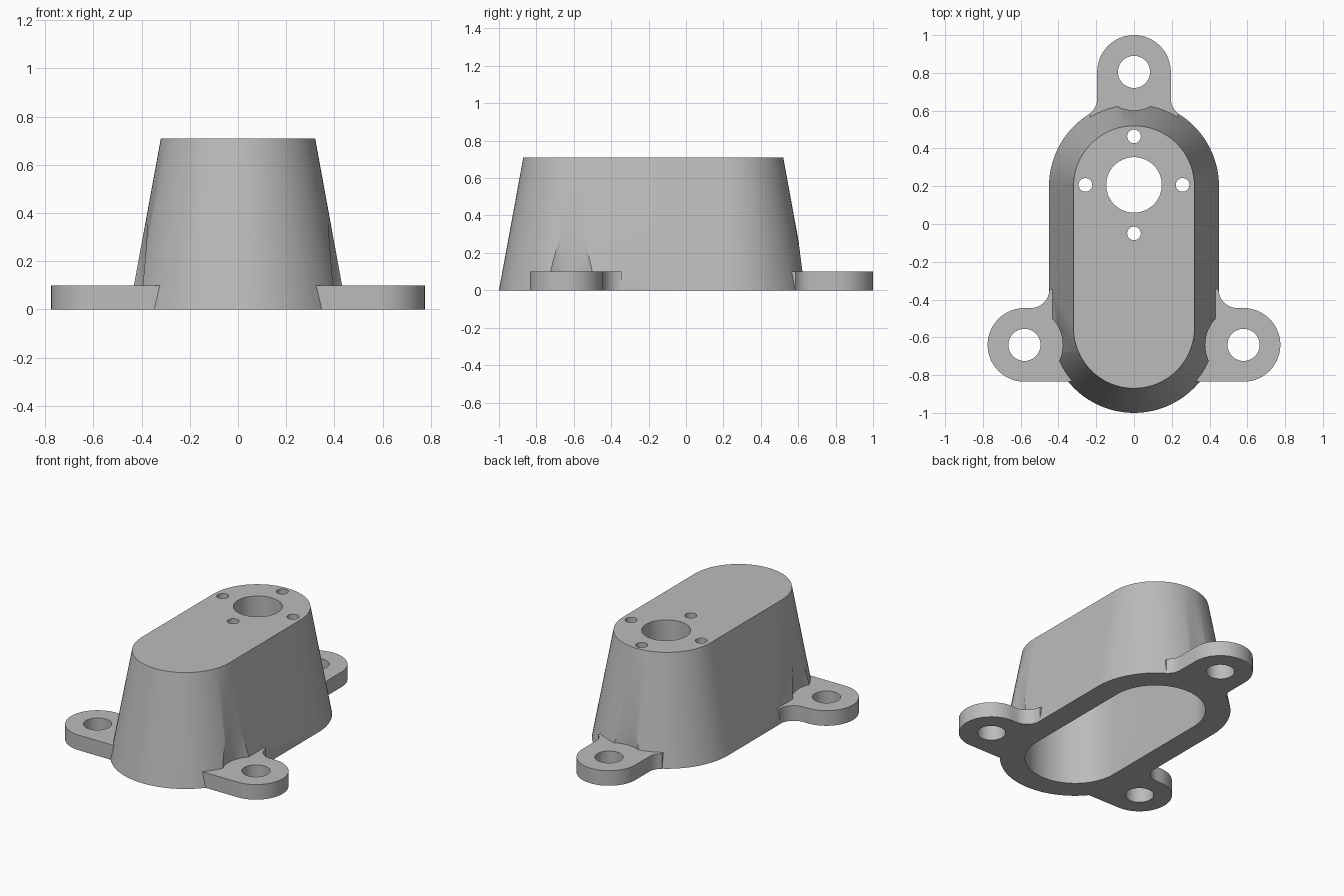
import bpy
import bmesh
from math import cos, sin, radians, sqrt

cube = bpy.data.objects.get("Cube")
if cube:
    bpy.data.objects.remove(cube)

HEIGHT, EAR_H = 0.71, 0.1
BACK_Y, FRONT_Y = 0.2, -0.55
EAR_R, FILLET = 0.195, 0.1
BORE_Y = 0.207
EARS = [(0, 0.805), (0.58, -0.64), (-0.58, -0.64)]

grey = bpy.data.materials.new("casting grey")
grey.use_nodes = True
colour = (0.5, 0.5, 0.5, 1)
grey.diffuse_color = colour
grey.node_tree.nodes["Principled BSDF"].inputs["Base Color"].default_value = colour


def arc(cx, cy, r, start, end, steps=32):
    angles = [radians(start + (end - start) * i / steps) for i in range(steps + 1)]
    return [(cx + r * cos(a), cy + r * sin(a)) for a in angles]


def stadium(r):
    return arc(0, BACK_Y, r, 0, 180, 48) + arc(0, FRONT_Y, r, 180, 360, 48)


def loft(name, low, high, z0, z1):
    """Solid between two outlines with matching point counts."""
    bm = bmesh.new()
    a = [bm.verts.new((x, y, z0)) for x, y in low]
    b = [bm.verts.new((x, y, z1)) for x, y in high]
    bm.faces.new(a)
    bm.faces.new(b)
    for i in range(len(a)):
        j = (i + 1) % len(a)
        bm.faces.new((a[i], a[j], b[j], b[i]))
    bmesh.ops.recalc_face_normals(bm, faces=bm.faces)
    mesh = bpy.data.meshes.new(name)
    bm.to_mesh(mesh)
    bm.free()
    mesh.materials.append(grey)
    obj = bpy.data.objects.new(name, mesh)
    bpy.context.collection.objects.link(obj)
    return obj


def cylinder(name, x, y, r, z0, z1):
    ring = arc(x, y, r, 0, 360, 64)[:-1]
    return loft(name, ring, ring, z0, z1)


def combine(target, tool, operation):
    mod = target.modifiers.new("combine", 'BOOLEAN')
    mod.operation, mod.solver, mod.object = operation, 'EXACT', tool
    tool.hide_render = True
    bpy.context.view_layer.objects.active = target
    bpy.ops.object.modifier_apply(modifier=mod.name)
    bpy.data.objects.remove(tool)


# Tapered hollow body
body = loft("mount_housing", stadium(0.45), stadium(0.32), 0, HEIGHT)

# Clearance pockets above the fixing ears
for x, y in EARS:
    combine(body, cylinder("pocket", x, y, 0.203, 0.05, 0.6), 'DIFFERENCE')

# Rear ear, flared with a fillet on each side
ex, ey = EARS[0]
fx = EAR_R + FILLET
fy = BACK_Y + sqrt((0.45 + FILLET) ** 2 - fx ** 2)
touch = 307
outline = ([(0.2, 0.45)] + arc(fx, fy, FILLET, 360 - touch + 180, 180, 10)
           + arc(ex, ey, EAR_R, 0, 180)
           + arc(-fx, fy, FILLET, 0, touch - 360, 10) + [(-0.2, 0.45)])
combine(body, loft("rear_ear", outline, outline, 0, EAR_H), 'UNION')

# Side ears, filleted towards the rear only
for side in (1, -1):
    ex, ey = EARS[1]
    top = ey + EAR_R
    shape = ([(0.2, ey - EAR_R)] + arc(ex, ey, EAR_R, -90, 90)
             + arc(0.548, top + FILLET, FILLET, 270, 180, 12)
             + [(0.35, top + FILLET)])
    shape = [(side * x, y) for x, y in shape]
    combine(body, loft("side_ear", shape, shape, 0, EAR_H), 'UNION')

# Open cavity from below
combine(body, loft("cavity", stadium(0.3), stadium(0.3), -0.1, HEIGHT - 0.15), 'DIFFERENCE')

# Ear holes, central bore and four screw holes around it
for x, y in EARS:
    combine(body, cylinder("ear_hole", x, y, 0.085, -0.1, 0.2), 'DIFFERENCE')
combine(body, cylinder("bore", 0, BORE_Y, 0.147, 0.4, 0.9), 'DIFFERENCE')
for dx, dy in ((1, 0), (-1, 0), (0, 1), (0, -1)):
    hole = cylinder("screw_hole", dx * 0.257, BORE_Y + dy * 0.257, 0.036, 0.4, 0.9)
    combine(body, hole, 'DIFFERENCE')

bpy.ops.object.select_all(action='DESELECT')
body.select_set(True)
bpy.context.view_layer.objects.active = body
bpy.ops.object.shade_smooth_by_angle(angle=radians(30))
